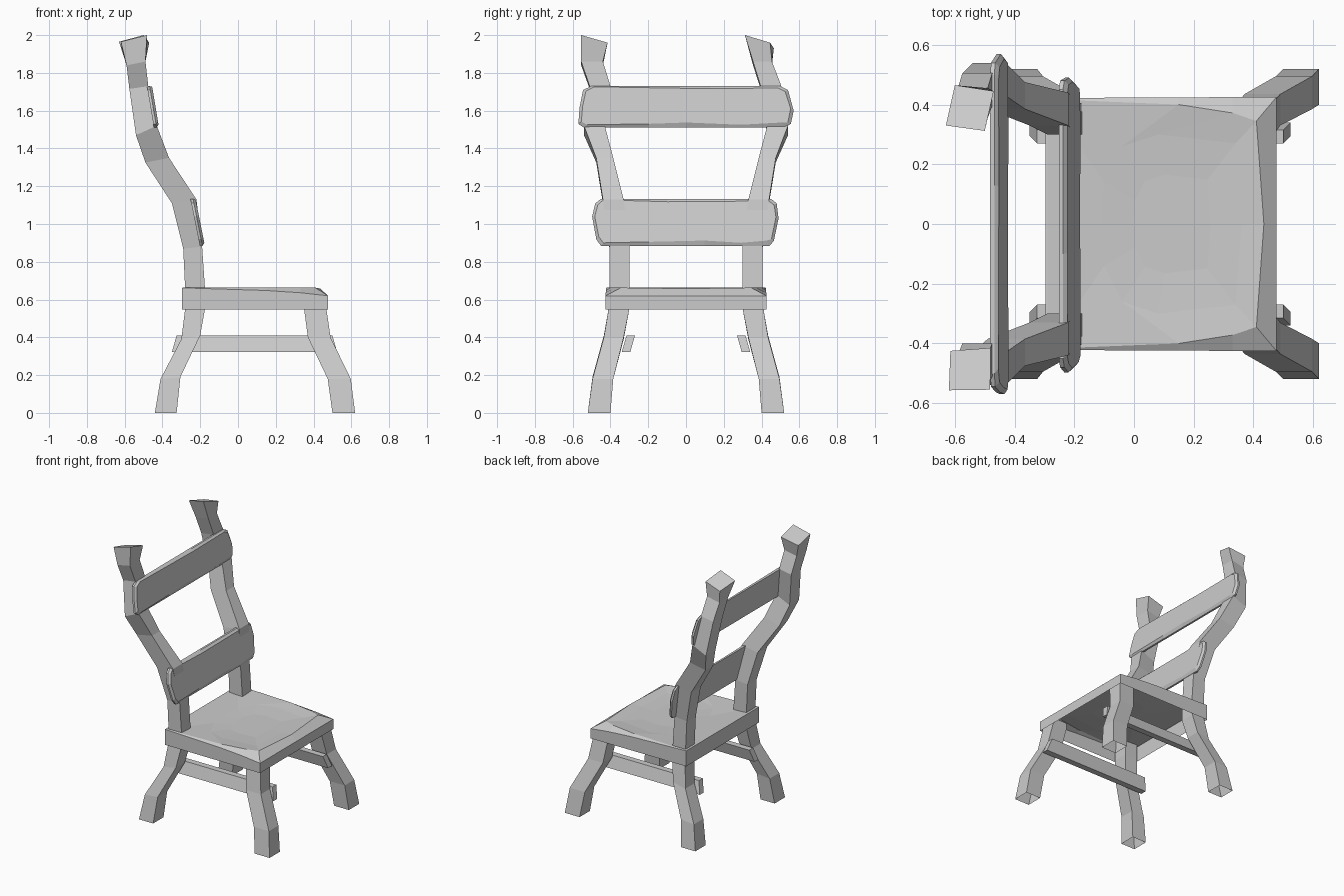
import bpy, bmesh


def loft(name, rings, cap_start=False, cap_end=False):
    """Skin a list of equal-length point rings with flat faces."""
    bm = bmesh.new()
    vs = [[bm.verts.new(p) for p in r] for r in rings]
    n = len(rings[0])
    for a, b in zip(vs, vs[1:]):
        for i in range(n):
            j = (i + 1) % n
            bm.faces.new((a[i], a[j], b[j], b[i]))
    if cap_start:
        bm.faces.new(vs[0][::-1])
    if cap_end:
        bm.faces.new(vs[-1])
    bmesh.ops.recalc_face_normals(bm, faces=bm.faces)
    me = bpy.data.meshes.new(name)
    bm.to_mesh(me)
    bm.free()
    ob = bpy.data.objects.new(name, me)
    bpy.context.collection.objects.link(ob)
    return ob


def section(z0, z1, x0, x1, y0, y1, side):
    """Four-cornered cut through a leg, z0 at the back and z1 at the front."""
    a, b = side * y0, side * y1
    return [(x0, a, z0), (x1, a, z1), (x1, b, z1), (x0, b, z0)]


# Legs and back posts: z back, z front, x range, y range
front_leg = [(0, 0, .50, .62, .40, .52), (.18, .18, .475, .597, .385, .495),
             (.40, .40, .37, .49, .33, .435), (.55, .55, .35, .468, .30, .41),
             (.60, .60, .35, .465, .30, .41)]
back_post = [(0, 0, -.44, -.325, .40, .52), (.18, .19, -.41, -.305, .385, .495),
             (.39, .41, -.30, -.20, .33, .435), (.55, .55, -.28, -.175, .30, .41),
             (.66, .66, -.28, -.175, .30, .405), (.87, .88, -.29, -.19, .30, .405),
             (1.11, 1.13, -.35, -.22, .33, .44), (1.325, 1.35, -.49, -.365, .385, .475),
             (1.47, 1.52, -.54, -.43, .43, .54)]
# The post tops are uneven: one leans out, the other in
upper = {-1: [(1.715, 1.73, -.575, -.475, .40, .51), (1.84, 1.86, -.59, -.49, .44, .555)],
         1: [(1.715, 1.73, -.575, -.475, .395, .505), (1.84, 1.86, -.59, -.49, .355, .455)]}
tips = {-1: [(-.615, -.425, 1.93), (-.48, -.415, 1.96), (-.482, -.555, 2.0), (-.62, -.557, 1.965)],
        1: [(-.63, .33, 1.965), (-.50, .312, 2.0), (-.47, .445, 1.96), (-.60, .465, 1.93)]}

for side, tag in ((-1, "right"), (1, "left")):
    loft(f"front_leg_{tag}", [section(*s, side) for s in front_leg])
    loft(f"back_post_{tag}", [section(*s, side) for s in back_post + upper[side]] + [tips[side]],
         cap_end=True)
    # Side rail, leaning with the legs
    ends = []
    for xb, xt in ((-.35, -.325), (.525, .50)):
        ends.append([(xb, side * .295, .322), (xb, side * .34, .322),
                     (xt, side * .315, .41), (xt, side * .27, .41)])
    loft(f"side_rail_{tag}", ends, True, True)


# Seat: open underneath, worn front edge and a shallow dish
def ring(back, half):
    return [back] + half + [(x, -y, z) for x, y, z in half[-2::-1]]


outer = ring((-.297, 0, .662), [(-.297, .422, .662), (.15, .424, .648), (.33, .425, .636),
                                (.477, .425, .62), (.477, 0, .62)])
inner = ring((-.29, 0, .663), [(-.29, .418, .663), (.15, .40, .663), (.33, .372, .663),
                               (.41, .345, .663), (.435, 0, .658)])
dish = ring((-.11, 0, .652), [(-.10, .14, .652), (-.04, .26, .652), (.08, .30, .652),
                              (.34, .27, .652), (.36, 0, .65)])
dip = [(.13 + (x - .13) * .55, y * .55, .645) for x, y, z in dish]
loft("seat", [[(x, y, .548) for x, y, z in outer], outer, inner, dish, dip], cap_end=True)


# Back slats: rough rounded boards lying on the front of the posts
def slat(name, outline, zlo, zhi, x_low, x_high, wear):
    def place(y, z, off):
        return (x_low + (x_high - x_low) * (z - zlo) / (zhi - zlo) + off, y, z)
    mid = (zlo + zhi) / 2
    back = [place(y, z, 0) for y, z in outline]
    rim = [place(y, z, .014) for y, z in outline]
    face = [place(y * .972, mid + (z - mid) * (.91 if z > mid else .86) + d, .027)
            for (y, z), d in zip(outline, wear)]
    loft(name, [back, rim, face], True, True)


wear = [0, .005, .012, 0, .012, -.004, .008, 0, 0, -.004, .006, .002, .004, 0]
slat("upper_slat",
     [(-.54, 1.51), (-.2, 1.51), (0, 1.51), (.3, 1.51), (.52, 1.51), (.555, 1.53), (.57, 1.60),
      (.54, 1.71), (.50, 1.73), (.13, 1.73), (-.50, 1.73), (-.545, 1.71), (-.563, 1.62), (-.57, 1.53)],
     1.51, 1.73, -.445, -.482, wear)
slat("lower_slat",
     [(-.45, .883), (-.2, .883), (.1, .883), (.3, .883), (.44, .883), (.465, .91), (.49, 1.03),
      (.48, 1.11), (.45, 1.133), (-.1, 1.133), (-.45, 1.133), (-.48, 1.11), (-.497, 1.04), (-.475, .92)],
     .883, 1.133, -.202, -.252, wear)
